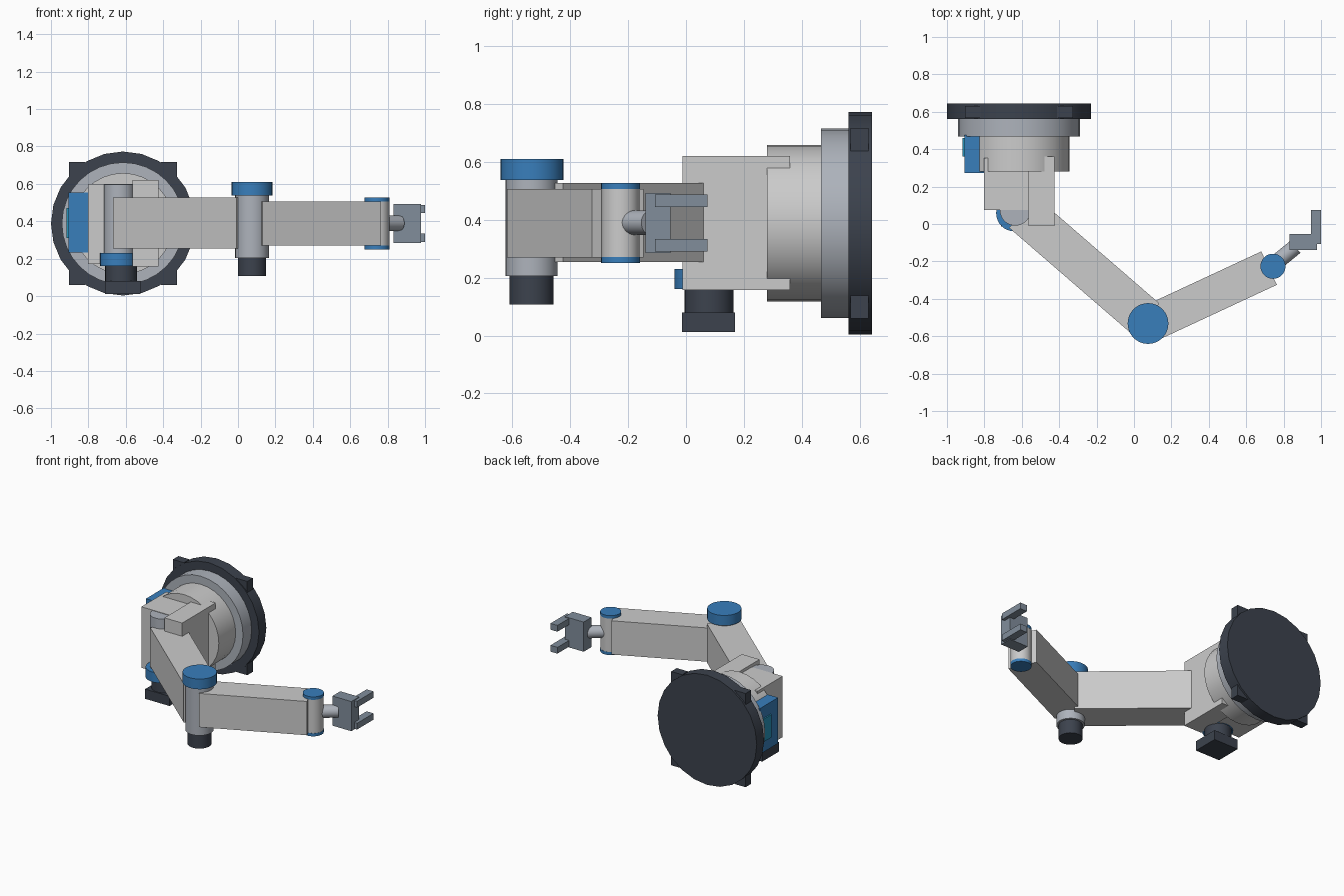
import bpy, math
from mathutils import Vector

if "Cube" in bpy.data.objects:
    bpy.data.objects.remove(bpy.data.objects["Cube"])


def material(name, r, g, b):
    m = bpy.data.materials.new(name)
    m.diffuse_color = (r, g, b, 1)
    m.use_nodes = True
    m.node_tree.nodes["Principled BSDF"].inputs["Base Color"].default_value = m.diffuse_color
    return m


BLUE = material("blue", 0.04, 0.21, 0.5)
TEAL = material("teal", 0.02, 0.3, 0.5)
DARK = material("charcoal", 0.045, 0.055, 0.075)
STEEL = material("steel", 0.22, 0.27, 0.33)
PALE = material("pale_steel", 0.42, 0.45, 0.5)


def finish(name, mat):
    ob = bpy.context.object
    ob.name = name
    if mat:
        ob.data.materials.append(mat)
    return ob


def box(name, x, y, z, mat=None):
    """Box from (min, max) pairs."""
    bpy.ops.mesh.primitive_cube_add(size=1, location=[sum(p) / 2 for p in (x, y, z)])
    ob = finish(name, mat)
    ob.scale = [p[1] - p[0] for p in (x, y, z)]
    return ob


def rod(name, a, b, r, mat=None, sides=32):
    """Cylinder from point a to point b."""
    a, b = Vector(a), Vector(b)
    d = b - a
    bpy.ops.mesh.primitive_cylinder_add(vertices=sides, radius=r, depth=d.length, location=(a + b) / 2,
                                        rotation=d.to_track_quat('Z', 'Y').to_euler())
    bpy.ops.object.shade_smooth_by_angle(angle=math.radians(30))
    return finish(name, mat)


def pin(name, x, y, z0, z1, r, mat=None):
    return rod(name, (x, y, z0), (x, y, z1), r, mat)


def link(name, a, b, width, z0, z1):
    """Arm beam between two plan points."""
    d = Vector(b) - Vector(a)
    bpy.ops.mesh.primitive_cube_add(size=1, location=((a[0] + b[0]) / 2, (a[1] + b[1]) / 2, (z0 + z1) / 2),
                                    rotation=(0, 0, math.atan2(d.y, d.x)))
    ob = finish(name, None)
    ob.scale = (d.length, width, z1 - z0)
    return ob


# Wall-mounted base, turned around the y axis
CX, CZ = -0.615, 0.388
for name, y0, y1, r, mat, sides in (("mounting_plate", 0.562, 0.643, 0.385, DARK, 24),
                                    ("base_flange", 0.467, 0.565, 0.327, PALE, 32),
                                    ("base_drum", 0.28, 0.47, 0.27, None, 32)):
    rod(name, (CX, y0, CZ), (CX, y1, CZ), r, mat, sides)

# Four mounting lugs
for sx in (-1, 1):
    for sz in (-1, 1):
        x, z = CX + sx * 0.245, CZ + sz * 0.288
        box("mounting_lug", (x - 0.043, x + 0.043), (0.568, 0.63), (z - 0.041, z + 0.041), DARK)
        bpy.context.object.location.x = CX + sx * 0.246

# Control box on the side of the drum
box("control_box", (-0.907, -0.803), (0.273, 0.475), (0.232, 0.553), BLUE)
box("control_panel", (-0.917, -0.9), (0.36, 0.46), (0.31, 0.47), TEAL)

# Shoulder housing, pin and motor
box("shoulder_housing", (-0.803, -0.5), (0.075, 0.352), (0.172, 0.6))
box("shoulder_bracket", (-0.563, -0.425), (-0.012, 0.36), (0.157, 0.62))
pin("shoulder_pin", -0.635, 0.073, 0.23, 0.597, 0.082, PALE)
pin("shoulder_collar", -0.64, 0.058, 0.16, 0.23, 0.097, BLUE)
pin("shoulder_motor", -0.625, 0.08, 0.075, 0.162, 0.085, DARK)
box("shoulder_motor_base", (-0.712, -0.522), (-0.013, 0.17), (0.012, 0.08), DARK)

# Upper arm and elbow
link("upper_arm", (-0.596, 0.063), (0.064, -0.508), 0.22, 0.255, 0.527)
pin("elbow_pin", 0.075, -0.534, 0.205, 0.54, 0.09, PALE)
pin("elbow_cap", 0.075, -0.532, 0.538, 0.61, 0.109, BLUE)
pin("elbow_motor", 0.075, -0.534, 0.107, 0.207, 0.076, DARK)

# Forearm and wrist
link("forearm", (0.09, -0.53), (0.722, -0.236), 0.197, 0.27, 0.507)
pin("wrist_pin", 0.743, -0.226, 0.268, 0.508, 0.066)
for z in (0.25, 0.506):
    pin("wrist_cap", 0.743, -0.226, z, z + 0.021, 0.067, BLUE)
rod("wrist_shaft", (0.743, -0.22, 0.39), (0.863, -0.122, 0.39), 0.042, PALE)

# Gripper
box("gripper_palm", (0.832, 0.978), (-0.14, -0.053), (0.285, 0.493), STEEL)
for z in (0.312, 0.466):
    box("gripper_finger", (0.946, 1.0), (-0.107, 0.075), (z - 0.022, z + 0.022), STEEL)
